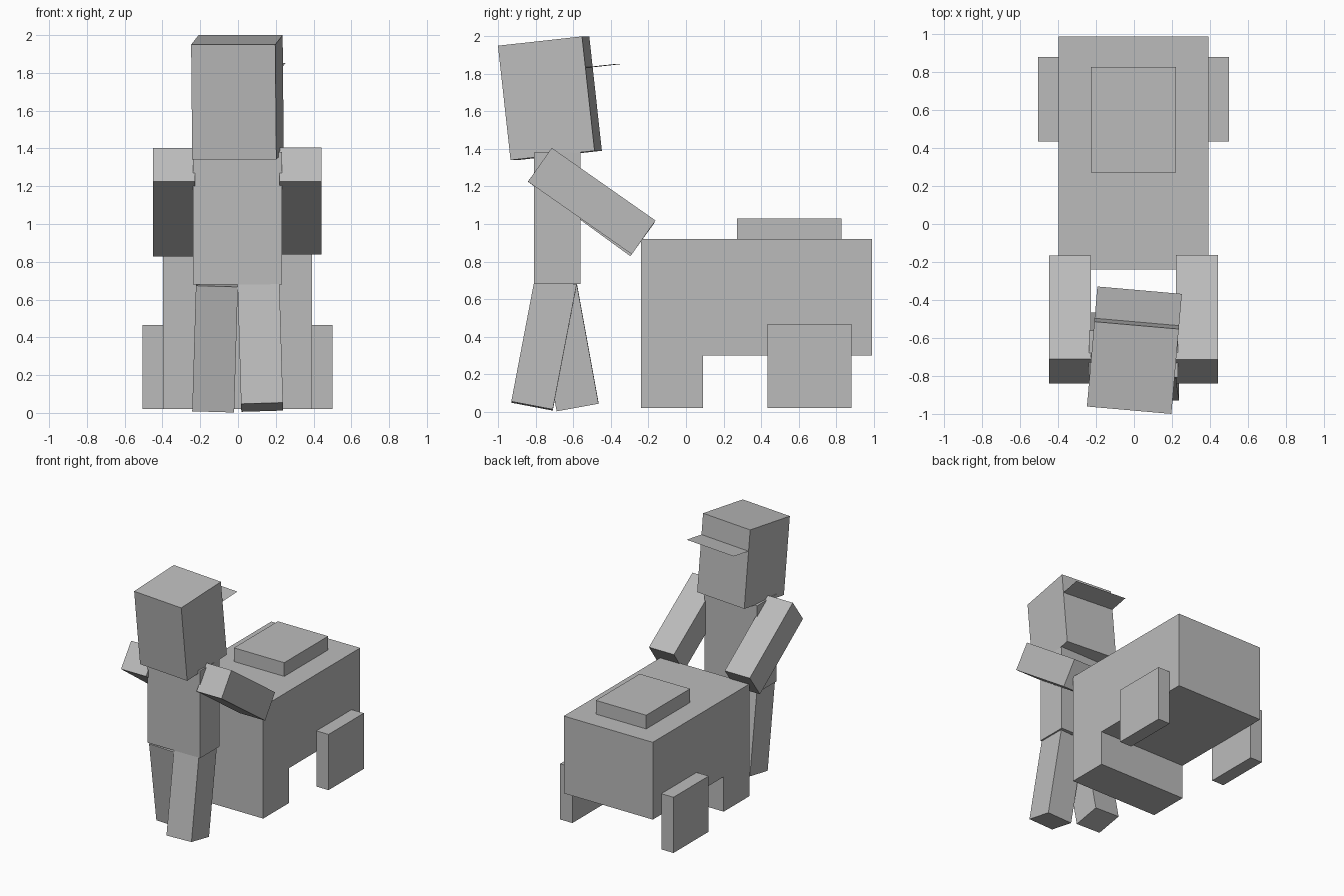
import bpy, bmesh
from math import radians
from mathutils import Matrix, Euler

if "Cube" in bpy.data.objects:
    bpy.data.objects.remove(bpy.data.objects["Cube"])

grey = bpy.data.materials.new("plain grey")
grey.diffuse_color = (0.5, 0.5, 0.5, 1)
grey.use_nodes = True
grey.node_tree.nodes["Principled BSDF"].inputs["Base Color"].default_value = grey.diffuse_color
CX = -0.003  # shared centre line


def finish(name, bm):
    bmesh.ops.recalc_face_normals(bm, faces=bm.faces)
    me = bpy.data.meshes.new(name)
    bm.to_mesh(me)
    bm.free()
    me.materials.append(grey)
    ob = bpy.data.objects.new(name, me)
    bpy.context.collection.objects.link(ob)
    return ob


def box(name, centre, size, rot=(0, 0, 0)):
    bm = bmesh.new()
    bmesh.ops.create_cube(bm, size=1, matrix=Matrix.Diagonal((*size, 1)))
    ob = finish(name, bm)
    ob.location = centre
    ob.rotation_euler = Euler([radians(a) for a in rot])
    return ob


# Cart body: stepped side profile extruded across its width
profile = [(-0.24, 0.02), (0.09, 0.02), (0.09, 0.30), (0.99, 0.30), (0.99, 0.92), (-0.24, 0.92)]
bm = bmesh.new()
face = bm.faces.new([bm.verts.new((CX - 0.395, y, z)) for y, z in profile])
new = bmesh.ops.extrude_face_region(bm, geom=[face])["geom"]
bmesh.ops.translate(bm, vec=(0.79, 0, 0), verts=[v for v in new if isinstance(v, bmesh.types.BMVert)])
finish("cart_body", bm)

# Raised lid and square side wheels
box("cart_lid", (CX, 0.55, 0.975), (0.447, 0.557, 0.11))
for side, s in (("left", -1), ("right", 1)):
    box(side + "_wheel", (CX + s * 0.449, 0.658, 0.243), (0.108, 0.447, 0.447))

# Figure torso
box("torso", (CX, -0.687, 1.03), (0.47, 0.248, 0.70))

# Tilted, slightly turned head with a flat visor on its back-facing side
head = box("head", (CX, -0.725, 1.67), (0.447, 0.452, 0.613), (6.3, 0, -5))
bm = bmesh.new()
bmesh.ops.create_grid(bm, x_segments=1, y_segments=1, size=0.5,
                      matrix=Matrix.Translation((0, 0.31, 0.141)) @ Matrix.Diagonal((0.447, 0.17, 1, 1)))
visor = finish("visor", bm)
visor.location = head.location
visor.rotation_euler = head.rotation_euler

# Arms reaching towards the cart
box("left_arm", (CX - 0.335, -0.505, 1.116), (0.222, 0.675, 0.22), (-36, 0, 0))
box("right_arm", (CX + 0.335, -0.502, 1.122), (0.222, 0.675, 0.22), (-35, 0, 0))

# Striding legs
box("left_leg", (-0.121, -0.638, 0.358), (0.222, 0.227, 0.676), (10.3, 1.7, 0))
box("right_leg", (0.118, -0.757, 0.362), (0.222, 0.225, 0.676), (-10.8, -1.7, 0))
